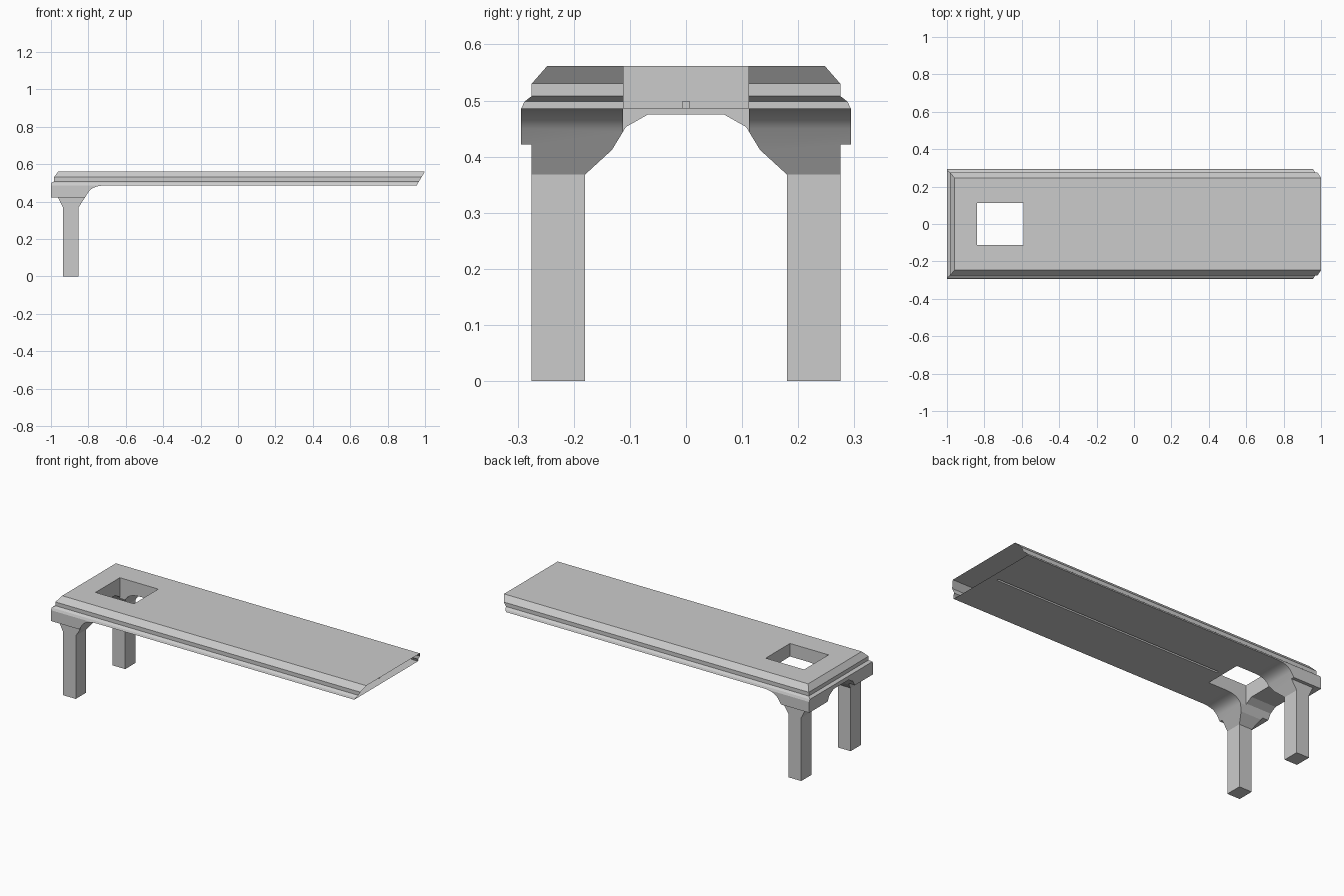
import bpy, bmesh, math
from mathutils import Vector
from mathutils.geometry import interpolate_bezier

cube = bpy.data.objects.get("Cube")
if cube:
    bpy.data.objects.remove(cube, do_unlink=True)

concrete = bpy.data.materials.new("light grey concrete")
concrete.use_nodes = True
grey = (0.6, 0.6, 0.6, 1)
concrete.diffuse_color = grey
concrete.node_tree.nodes["Principled BSDF"].inputs["Base Color"].default_value = grey


def prism(name, outline, axis, start, end):
    """Extrude an outline of (x, z) or (y, z) points along the other level axis."""
    bm = bmesh.new()
    place = (lambda a, z: (start, a, z)) if axis == "X" else (lambda a, z: (a, start, z))
    face = bm.faces.new([bm.verts.new(place(a, z)) for a, z in outline])
    swept = bmesh.ops.extrude_face_region(bm, geom=[face])["geom"]
    offset = Vector((end - start, 0, 0) if axis == "X" else (0, end - start, 0))
    bmesh.ops.translate(bm, vec=offset, verts=[v for v in swept if isinstance(v, bmesh.types.BMVert)])
    bmesh.ops.recalc_face_normals(bm, faces=bm.faces)
    mesh = bpy.data.meshes.new(name)
    bm.to_mesh(mesh)
    bm.free()
    mesh.materials.append(concrete)
    obj = bpy.data.objects.new(name, mesh)
    bpy.context.collection.objects.link(obj)
    return obj


def box(name, x0, x1, half_y, z0, z1):
    return prism(name, [(x0, z0), (x1, z0), (x1, z1), (x0, z1)], "Y", -half_y, half_y)


def combine(target, cutter, operation):
    mod = target.modifiers.new(operation, "BOOLEAN")
    mod.object, mod.operation, mod.solver = cutter, operation, "EXACT"
    bpy.context.view_layer.objects.active = target
    bpy.ops.object.modifier_apply(modifier=mod.name)
    bpy.data.objects.remove(cutter, do_unlink=True)


# Long profile: leg, rounded haunch, deck underside, slanted end, stepped end
haunch = interpolate_bezier(Vector((-0.80, 0.45)), Vector((-0.783, 0.474)),
                            Vector((-0.755, 0.486)), Vector((-0.705, 0.486)), 10)
long_profile = [(-0.935, 0), (-0.853, 0), (-0.853, 0.368)]
long_profile += [(p.x, p.y) for p in haunch]
long_profile += [(0.955, 0.486), (1, 0.562), (-0.96, 0.562), (-0.984, 0.53), (-0.984, 0.508),
                 (-1, 0.498), (-1, 0.422), (-0.962, 0.422), (-0.935, 0.368)]
platform = prism("platform_deck_and_legs", long_profile, "Y", -0.4, 0.4)

# Cross profile: arch between the legs and stepped deck sides
half = [(0.068, 0.475), (0.107, 0.453), (0.132, 0.412), (0.18, 0.368), (0.18, 0), (0.275, 0),
        (0.275, 0.422), (0.294, 0.422), (0.294, 0.485), (0.288, 0.498), (0.275, 0.508),
        (0.275, 0.53), (0.247, 0.562)]
cross_profile = half + [(-y, z) for y, z in reversed(half)]
combine(platform, prism("cross_section", cross_profile, "X", -1.2, 1.2), "INTERSECT")

# Square opening through the deck and narrow groove underneath
combine(platform, box("opening", -0.84, -0.592, 0.112, 0.3, 0.7), "DIFFERENCE")
combine(platform, box("groove", -0.56, 0.91, 0.006, 0.4, 0.499), "DIFFERENCE")

# The slanted end is left open, so the deck is a hollow shell
bm = bmesh.new()
bm.from_mesh(platform.data)
bm.normal_update()
end_faces = [f for f in bm.faces if f.normal.x > 0.5 and f.calc_center_median().x > 0.93]
bmesh.ops.delete(bm, geom=end_faces, context="FACES")
bm.to_mesh(platform.data)
bm.free()

bpy.ops.object.select_all(action="DESELECT")
platform.select_set(True)
bpy.context.view_layer.objects.active = platform
bpy.ops.object.shade_smooth_by_angle(angle=math.radians(15))
